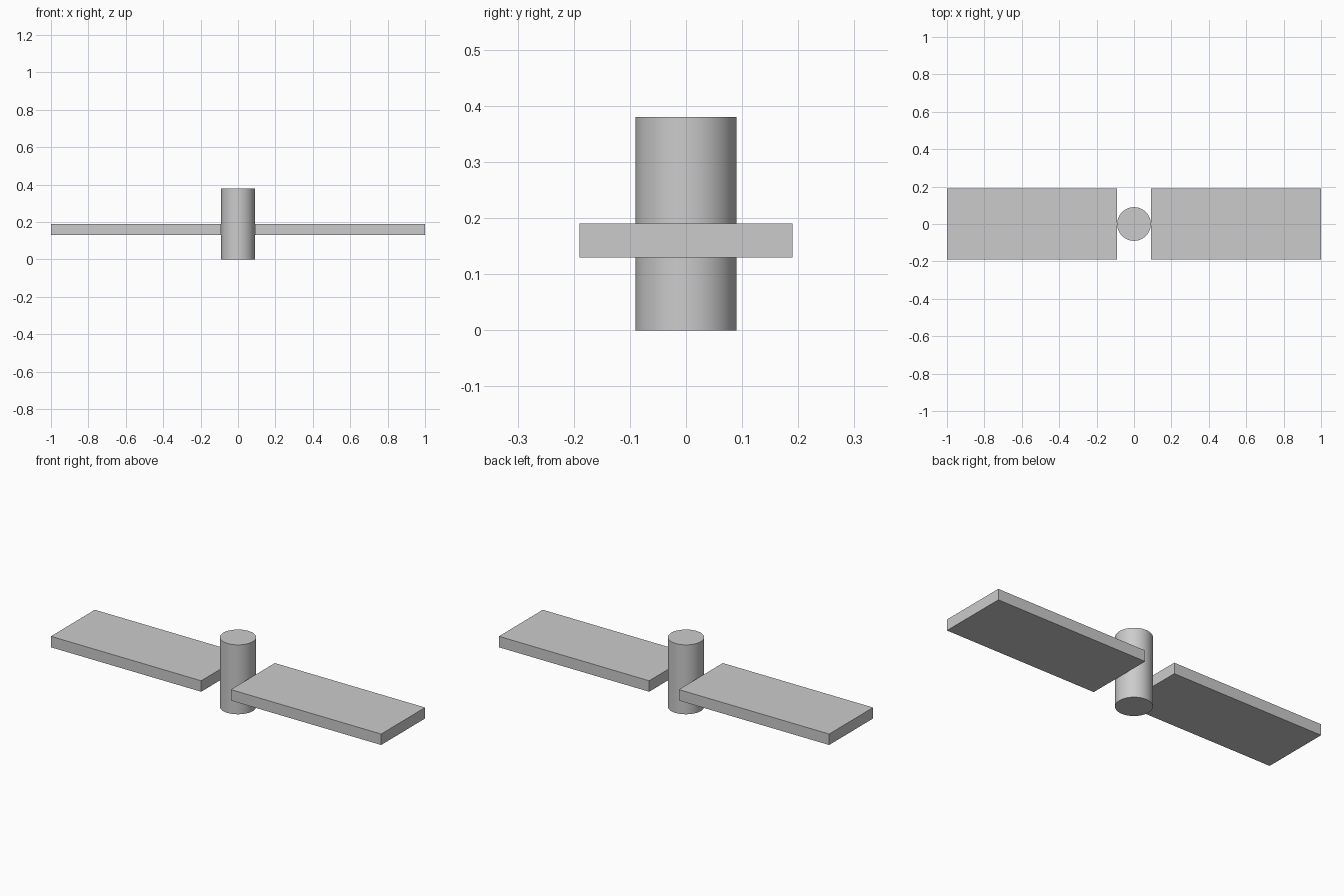
import bpy
import math

cube = bpy.data.objects.get("Cube")
if cube:
    bpy.data.objects.remove(cube, do_unlink=True)

RADIUS, HEIGHT = 0.09, 0.38
HALF_SPAN, DEPTH = 1.0, 0.38
BOTTOM, TOP = 0.13, 0.19

grey = bpy.data.materials.new("plain_grey")
grey.use_nodes = True
colour = (0.6, 0.6, 0.6, 1)
grey.diffuse_color = colour
grey.node_tree.nodes["Principled BSDF"].inputs["Base Color"].default_value = colour


def finish(name):
    obj = bpy.context.object
    obj.name = obj.data.name = name
    obj.data.materials.append(grey)
    return obj


# Upright central post
bpy.ops.mesh.primitive_cylinder_add(vertices=64, radius=RADIUS, depth=HEIGHT,
                                    location=(0, 0, HEIGHT / 2))
finish("post")
bpy.ops.object.shade_smooth_by_angle(angle=math.radians(30))

# Flat slab on each side, touching the post
for side, name in ((1, "left_slab"), (-1, "right_slab")):
    bpy.ops.mesh.primitive_cube_add(
        size=1, location=(side * (RADIUS + HALF_SPAN) / 2, 0, (BOTTOM + TOP) / 2))
    slab = finish(name)
    slab.scale = (HALF_SPAN - RADIUS, DEPTH, TOP - BOTTOM)
    bpy.ops.object.transform_apply(location=False, rotation=False, scale=True)
